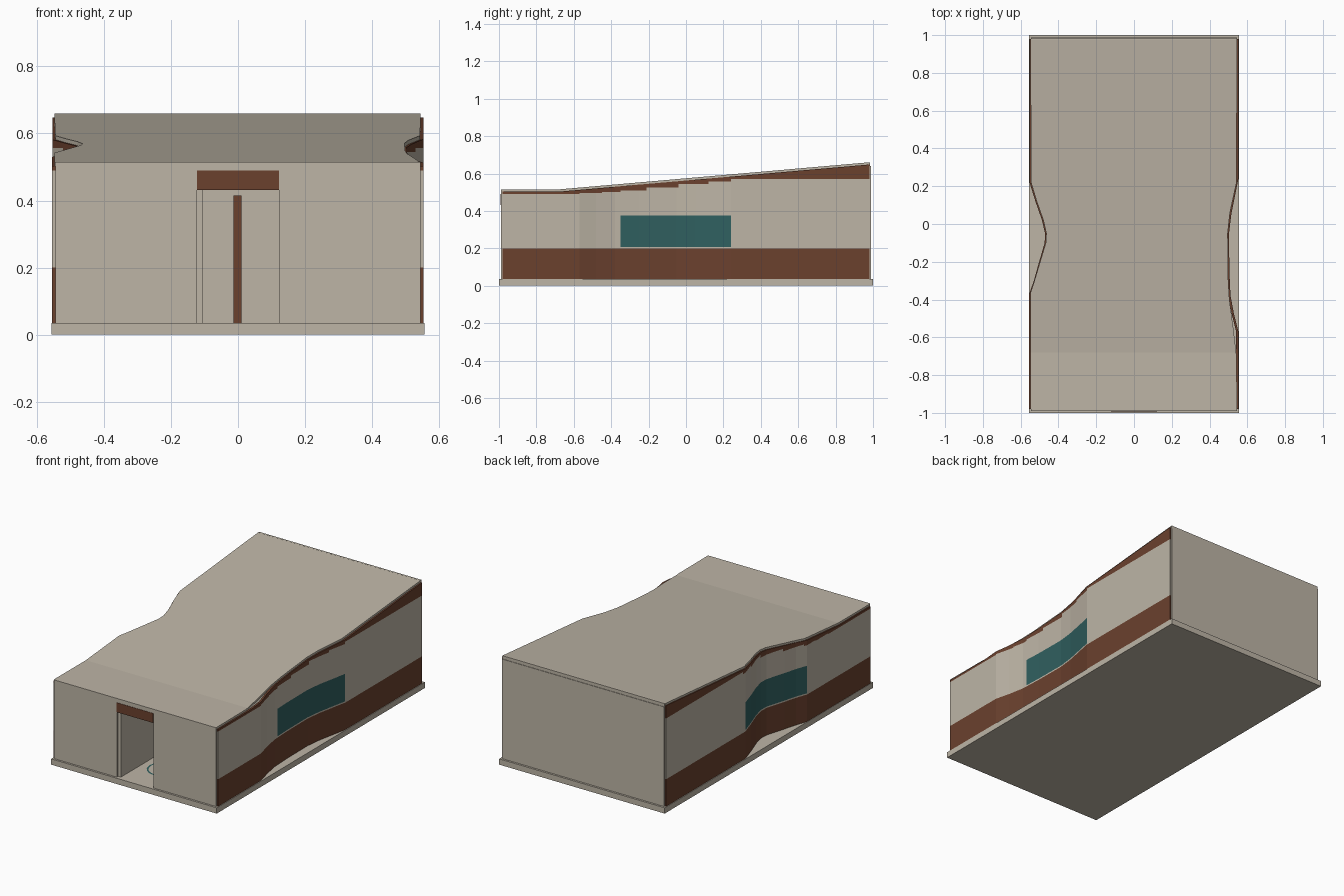
import bpy, bmesh, math

if "Cube" in bpy.data.objects:
    bpy.data.objects.remove(bpy.data.objects["Cube"])


def material(name, rgb):
    m = bpy.data.materials.new(name)
    m.diffuse_color = (*rgb, 1)
    m.use_nodes = True
    m.node_tree.nodes["Principled BSDF"].inputs["Base Color"].default_value = m.diffuse_color
    return m


BEIGE = material("beige plaster", (0.51, 0.46, 0.38))
BROWN = material("brown cladding", (0.145, 0.052, 0.027))
TEAL = material("teal glass", (0.029, 0.115, 0.115))
MATS = [BEIGE, BROWN, TEAL]


def finish(bm, name, mats):
    bmesh.ops.recalc_face_normals(bm, faces=bm.faces)
    me = bpy.data.meshes.new(name)
    bm.to_mesh(me)
    bm.free()
    for m in mats:
        me.materials.append(m)
    ob = bpy.data.objects.new(name, me)
    bpy.context.collection.objects.link(ob)
    return ob


def hexa(bm, a, b, mat=0):
    """Closed six-sided block between two matching quads."""
    va = [bm.verts.new(p) for p in a]
    vb = [bm.verts.new(p) for p in b]
    faces = [bm.faces.new(va), bm.faces.new(vb[::-1])]
    for i in range(4):
        j = (i + 1) % 4
        faces.append(bm.faces.new((va[i], vb[i], vb[j], va[j])))
    for f in faces:
        f.material_index = mat


def box(name, x0, x1, y0, y1, z0, z1, mat=BEIGE):
    bm = bmesh.new()
    quad = [(x0, y0), (x1, y0), (x1, y1), (x0, y1)]
    hexa(bm, [(x, y, z0) for x, y in quad], [(x, y, z1) for x, y in quad])
    return finish(bm, name, [mat])


def lerp(path, y):
    for (y0, v0), (y1, v1) in zip(path, path[1:]):
        if y <= y1:
            return v0 + (v1 - v0) * max(0, y - y0) / (y1 - y0)
    return path[-1][1]


# Plan curves of the pinched side walls (y, x) and the roof profile (y, z)
RIGHT = [(-0.98, 0.553), (-0.57, 0.553), (-0.48, 0.53), (-0.38, 0.511), (-0.25, 0.505),
         (-0.05, 0.503), (0.05, 0.515), (0.24, 0.553), (0.98, 0.553)]
LEFT = [(-0.98, -0.555), (-0.37, -0.555), (-0.30, -0.53), (-0.22, -0.508), (-0.10, -0.473),
        (-0.05, -0.471), (0.02, -0.487), (0.12, -0.522), (0.22, -0.553), (0.98, -0.553)]
ROOF_RIGHT = [(-0.98, 0.545), (-0.70, 0.543), (-0.56, 0.527), (-0.40, 0.505), (-0.30, 0.499),
              (-0.05, 0.496), (0.06, 0.508), (0.22, 0.543), (0.98, 0.545)]
ROOF_LEFT = [(-0.98, -0.548), (-0.36, -0.547), (-0.30, -0.527), (-0.22, -0.503), (-0.10, -0.467),
             (-0.05, -0.464), (0.02, -0.48), (0.12, -0.515), (0.22, -0.545), (0.98, -0.548)]
ROOF_Z = [(-0.98, 0.515), (-0.68, 0.515), (0.98, 0.66)]
ROOF_T = 0.012
# Stepped lower edge of the brown band under the roof (start y, z)
STEPS = [(-0.98, 0.49), (-0.57, 0.495), (-0.45, 0.50), (-0.35, 0.51), (-0.21, 0.525),
         (-0.04, 0.545), (0.12, 0.557), (0.24, 0.57)]


def side_wall(name, path, inward, win0, win1):
    bm = bmesh.new()
    ys = sorted({p[0] for p in path} | {s[0] for s in STEPS} | {win0, win1, -0.68})
    for y0, y1 in zip(ys, ys[1:]):
        x0, x1 = lerp(path, y0), lerp(path, y1)
        mid = (y0 + y1) / 2
        step = [z for y, z in STEPS if y <= mid][-1]
        t0, t1 = lerp(ROOF_Z, y0) - ROOF_T, lerp(ROOF_Z, y1) - ROOF_T
        glass = 2 if win0 < mid < win1 else 0
        # plinth band, sill, window band, upper wall, brown fascia
        rows = [(0.03, 0.03), (0.2, 0.2), (0.208, 0.208), (0.375, 0.375), (step, step), (t0, t1)]
        for (a, b), (c, d), m in zip(rows, rows[1:], (1, 0, glass, 0, 1)):
            quad = [(x0, y0, a), (x1, y1, b), (x1, y1, d), (x0, y0, c)]
            hexa(bm, quad, [(x + inward, y, z) for x, y, z in quad], m)
    return finish(bm, name, MATS)


side_wall("right_wall", RIGHT, -0.012, -0.35, 0.24)
side_wall("left_wall", LEFT, 0.012, -0.37, 0.22)

# Roof sheet following both curved sides
bm = bmesh.new()
ys = sorted({p[0] for p in ROOF_RIGHT + ROOF_LEFT + ROOF_Z})
top, low = [], []
for y in ys:
    z = lerp(ROOF_Z, y)
    xs = (lerp(ROOF_LEFT, y), lerp(ROOF_RIGHT, y))
    top.append([bm.verts.new((x, y, z)) for x in xs])
    low.append([bm.verts.new((x, y, z - ROOF_T)) for x in xs])
for i in range(len(ys) - 1):
    for r in (top, low):
        bm.faces.new((r[i][0], r[i][1], r[i + 1][1], r[i + 1][0]))
    for s in (0, 1):
        bm.faces.new((top[i][s], top[i + 1][s], low[i + 1][s], low[i][s]))
for i in (0, -1):
    bm.faces.new((top[i][0], top[i][1], low[i][1], low[i][0]))
finish(bm, "roof", [BEIGE])

# Base slab
box("base_slab", -0.557, 0.557, -1, 1, 0, 0.035)

# Front wall around the doorway, with lintel and roof edge trim
box("front_wall_left", -0.545, -0.123, -0.988, -0.972, 0.035, 0.49)
box("front_wall_right", 0.123, 0.545, -0.988, -0.972, 0.035, 0.49)
box("door_lintel", -0.123, 0.123, -0.992, -0.972, 0.432, 0.49, BROWN)
box("front_roof_trim", -0.545, 0.545, -0.99, -0.972, 0.49, 0.515)

# Back wall and its roof edge trim
box("back_wall", -0.545, 0.545, 0.972, 0.988, 0.035, 0.64)
box("back_roof_trim", -0.545, 0.545, 0.975, 0.985, 0.64, 0.66)

# Entrance passage: side partition, end wall and post
box("passage_partition", -0.123, -0.105, -0.975, -0.35, 0.035, 0.46)
box("passage_end_wall", -0.3, 0.4, -0.3, -0.285, 0.035, 0.48)
box("passage_post", -0.013, 0.01, -0.33, -0.3, 0.035, 0.415, BROWN)

# Thin teal ring inlaid in the entrance floor
bm = bmesh.new()
N = 24
rings = [[bm.verts.new((0.03 + r * math.cos(2 * math.pi * i / N),
                        -0.76 + r * math.sin(2 * math.pi * i / N), 0.037))
          for i in range(N)] for r in (0.082, 0.092)]
for i in range(N):
    j = (i + 1) % N
    bm.faces.new((rings[0][i], rings[1][i], rings[1][j], rings[0][j]))
finish(bm, "floor_ring", [TEAL])
